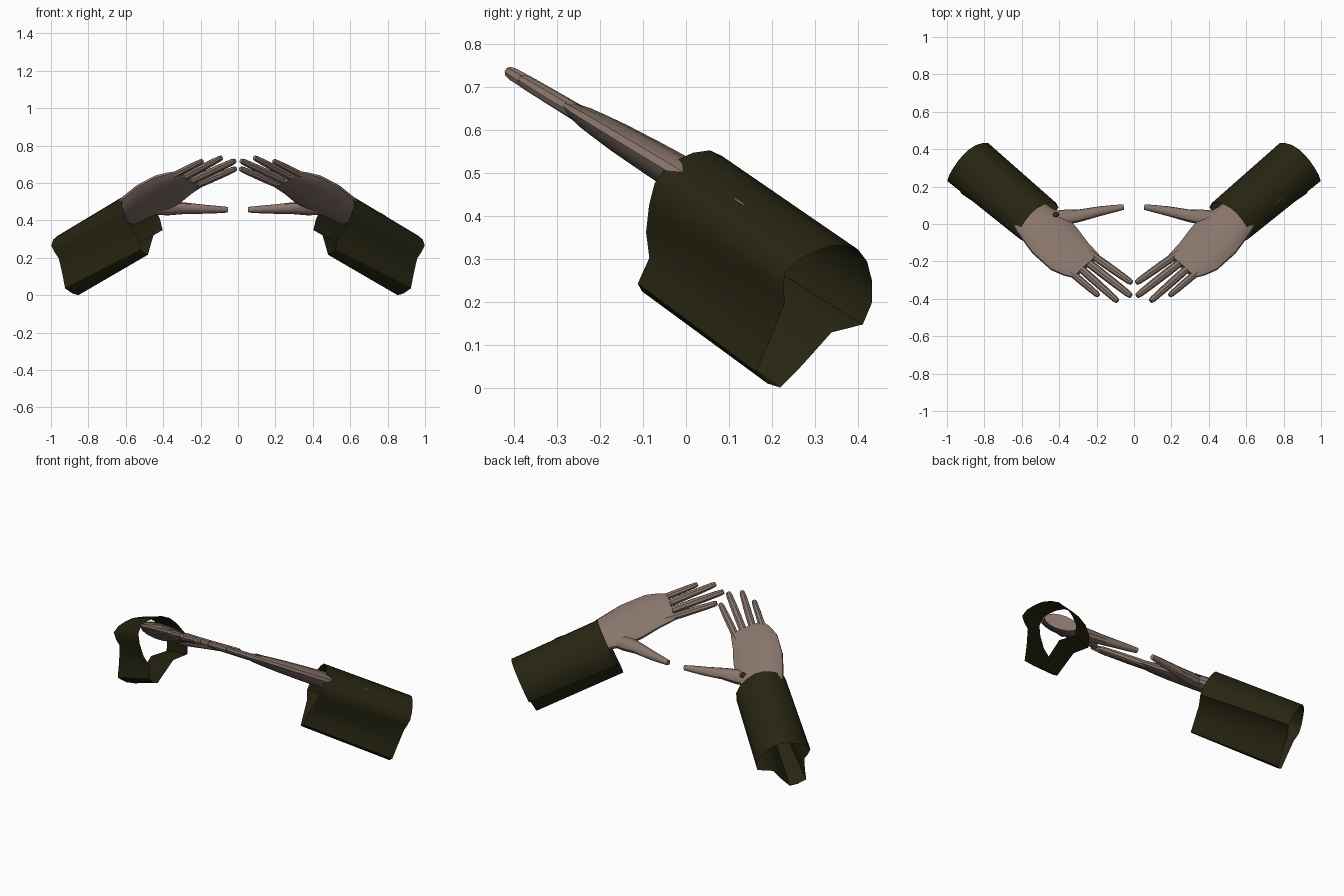
import bpy, bmesh, math
from mathutils import Vector as V
from mathutils.bvhtree import BVHTree

if "Cube" in bpy.data.objects:
    bpy.data.objects.remove(bpy.data.objects["Cube"])


def material(name, rgb):
    m = bpy.data.materials.new(name)
    m.diffuse_color = (*rgb, 1)
    m.use_nodes = True
    m.node_tree.nodes["Principled BSDF"].inputs["Base Color"].default_value = m.diffuse_color
    return m


SKIN = material("skin", (0.25, 0.18, 0.15))
OLIVE = material("olive_cloth", (0.02, 0.019, 0.006))


def make_object(name, verts, faces, mat, mirror=True, angle=40):
    mesh = bpy.data.meshes.new(name)
    mesh.from_pydata(verts, [], faces)
    bm = bmesh.new()
    bm.from_mesh(mesh)
    bmesh.ops.recalc_face_normals(bm, faces=bm.faces)
    bm.to_mesh(mesh)
    bm.free()
    mesh.materials.append(mat)
    ob = bpy.data.objects.new(name, mesh)
    bpy.context.collection.objects.link(ob)
    bpy.ops.object.select_all(action='DESELECT')
    ob.select_set(True)
    bpy.context.view_layer.objects.active = ob
    bpy.ops.object.shade_smooth_by_angle(angle=math.radians(angle))
    if mirror:
        ob.modifiers.new("mirror", 'MIRROR').use_mirror_merge = False
    return ob


def skin_rings(rings, caps):
    """Faces joining closed rings of equal length."""
    n = len(rings[0])
    verts = [p for r in rings for p in r]
    faces = [(i * n + j, i * n + (j + 1) % n, (i + 1) * n + (j + 1) % n, (i + 1) * n + j)
             for i in range(len(rings) - 1) for j in range(n)]
    if caps:
        faces += [tuple(range(n)), tuple(range(len(verts) - n, len(verts)))]
    return verts, faces


def oval(c, a, b, n):
    return [c + a * math.cos(t) + b * math.sin(t)
            for t in (2 * math.pi * (k + 0.5) / n for k in range(n))]


# The hand lies on one sloping plane
NORMAL = V((0, 0.6, 1)).normalized()


def on_plane(x, y):
    return V((x, y, 0.488 - 0.6 * y))


def tube(name, points, n=8):
    """Tapered limb: points are (centre, half width, half thickness)."""
    side = (points[-1][0] - points[0][0]).normalized().cross(NORMAL)
    rings = [oval(c, side * w, NORMAL * h, n) for c, w, h in points]
    return make_object(name, *skin_rings(rings, True), SKIN)


# Palm: sections from thumb edge to little-finger edge, with half thickness
sections = [
    (0.54, 0.16, 0.67, 0.03, 0.040), (0.445, 0.085, 0.625, -0.045, 0.046),
    (0.375, 0.05, 0.545, -0.155, 0.042), (0.305, -0.02, 0.445, -0.245, 0.036),
    (0.245, -0.10, 0.375, -0.275, 0.030), (0.185, -0.165, 0.325, -0.288, 0.022)]
rings = []
for ax, ay, bx, by, t in sections:
    a, b = on_plane(ax, ay), on_plane(bx, by)
    rings.append(oval((a + b) / 2, (b - a) / 2, NORMAL * t, 16))
palm = make_object("palm", *skin_rings(rings, True), SKIN)

# Fingers: knuckle, tip and half width
fingers = {
    "index_finger": (0.215, -0.172, 0.012, -0.315, 0.021),
    "middle_finger": (0.247, -0.205, 0.016, -0.385, 0.022),
    "ring_finger": (0.282, -0.24, 0.088, -0.413, 0.021),
    "little_finger": (0.325, -0.268, 0.190, -0.383, 0.019)}
for name, (kx, ky, tx, ty, w) in fingers.items():
    k, t = on_plane(kx, ky), on_plane(tx, ty)
    tube(name, [(k.lerp(t, f), w * s, w * s * 0.95)
                for f, s in ((-0.15, 1), (0.3, 1.02), (0.65, 0.95), (0.93, 0.82), (1, 0.6))])

# Thumb
thumb = tube("thumb", [
    (V((0.45, 0.03, 0.465)), 0.040, 0.032), (V((0.37, 0.035, 0.465)), 0.044, 0.036),
    (V((0.29, 0.045, 0.465)), 0.035, 0.030), (V((0.18, 0.069, 0.460)), 0.027, 0.023),
    (V((0.10, 0.083, 0.458)), 0.020, 0.019), (V((0.055, 0.091, 0.457)), 0.015, 0.015)], 10)

# Sleeve: open draped cloth tube with a hanging lobe and a notch on the inner side
elbow, wrist = V((0.858, 0.326, 0.17)), V((0.495, 0.006, 0.38))
axis = (elbow - wrist).normalized()
across = V((axis.y, -axis.x, 0)).normalized()
up = across.cross(axis)
if up.z < 0:
    up = -up
elbow_shape = [(0.0, 0.176), (0.05, 0.174), (0.092, 0.16), (0.135, 0.138), (0.165, 0.105),
               (0.155, 0.065), (0.138, 0.03), (0.15, -0.06), (0.166, -0.145), (0.12, -0.175),
               (0.077, -0.185), (0.03, -0.13), (-0.033, -0.045), (-0.123, -0.025),
               (-0.132, 0.03), (-0.112, 0.087), (-0.08, 0.135), (-0.042, 0.165)]
wrist_shape = [(0.0, 0.188), (0.05, 0.182), (0.09, 0.165), (0.125, 0.14), (0.142, 0.105),
               (0.14, 0.05), (0.125, -0.02), (0.092, -0.085), (0.105, -0.15), (0.085, -0.17),
               (0.06, -0.178), (0.02, -0.13), (-0.04, -0.06), (-0.123, -0.035),
               (-0.132, 0.03), (-0.115, 0.09), (-0.08, 0.14), (-0.042, 0.174)]
rings = [[c + across * u + up * v for u, v in shape]
         for c, shape in ((wrist, wrist_shape), (elbow, elbow_shape))]
sleeve = make_object("sleeve", *skin_rings(rings, False), OLIVE, angle=45)


def surface_hit(objects, origin, direction):
    hits = []
    for ob in objects:
        tree = BVHTree.FromPolygons([v.co for v in ob.data.vertices],
                                    [p.vertices for p in ob.data.polygons])
        p, n, _, d = tree.ray_cast(V(origin), V(direction))
        if p is not None:
            hits.append((d, p, n))
    _, p, n = min(hits, key=lambda h: h[0])
    return p, (n if n.dot(V(direction)) < 0 else -n)


def patch(name, p, n, along, length, width, mat):
    """Thin six-sided plate lying on a surface."""
    a = (along - n * along.dot(n)).normalized()
    b = n.cross(a)
    rings = [oval(p + n * h, a * length, b * width, 6) for h in (-0.004, 0.004)]
    make_object(name, *skin_rings(rings, True), mat, mirror=False)


# Dark spot on one hand only, and a pale sliver on the other sleeve
p, n = surface_hit([palm, thumb], (0.42, 0.05, 2), (0, 0, -1))
flip = V((-1, 1, 1))
patch("dark_spot", p * flip, n * flip, V((1, 0.6, 0)), 0.022, 0.018, OLIVE)
p, n = surface_hit([sleeve], (2, 0.125, 0.43), (-1, 0, 0))
patch("pale_sliver", p, n, axis, 0.025, 0.003, SKIN)
